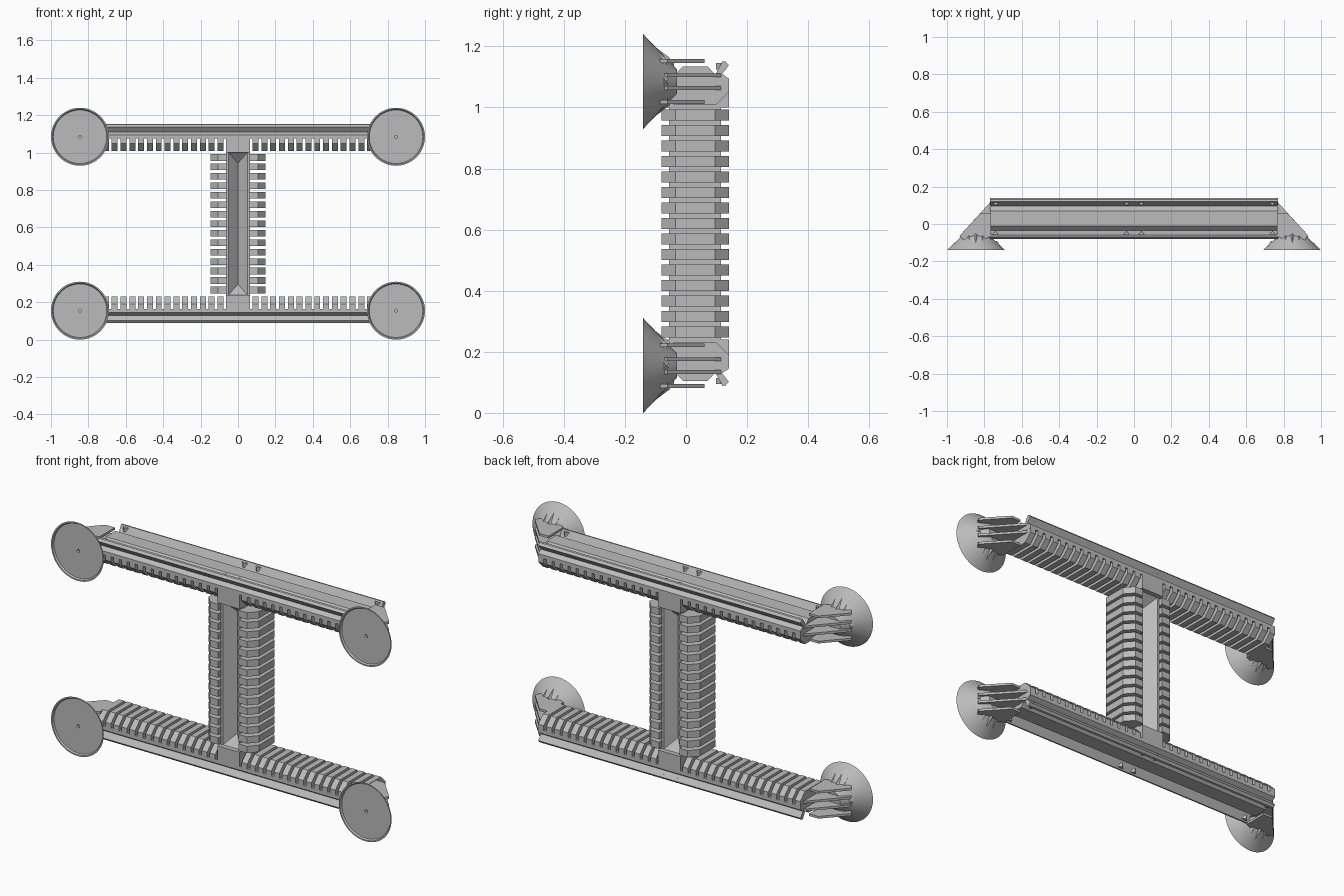
import bpy, bmesh, math
from mathutils import Matrix, Vector

cube = bpy.data.objects.get("Cube")
if cube:
    bpy.data.objects.remove(cube, do_unlink=True)

MID_Z, MID_Y = 0.62, 0.03        # mirror height and depth centre of the beams

grey = bpy.data.materials.new("plain grey")
grey.use_nodes = True
GREY = (0.5, 0.5, 0.5, 1)
grey.diffuse_color = GREY
grey.node_tree.nodes["Principled BSDF"].inputs["Base Color"].default_value = GREY


def finish(name, bm, mirror, smooth=False):
    """Turn a bmesh into an object mirrored about the model's centre."""
    bmesh.ops.recalc_face_normals(bm, faces=bm.faces)
    mesh = bpy.data.meshes.new(name)
    bm.to_mesh(mesh)
    bm.free()
    mesh.materials.append(grey)
    obj = bpy.data.objects.new(name, mesh)
    obj.location = (0, 0, MID_Z)
    bpy.context.collection.objects.link(obj)
    if mirror:
        mod = obj.modifiers.new("Mirror", "MIRROR")
        mod.use_axis = ["X" in mirror, "Y" in mirror, "Z" in mirror]
        mod.use_mirror_merge = False
    if smooth:
        bpy.ops.object.select_all(action="DESELECT")
        obj.select_set(True)
        bpy.context.view_layer.objects.active = obj
        bpy.ops.object.shade_smooth_by_angle(angle=math.radians(30))
    return obj


def prism(bm, profile, axis, start, end):
    """Extrude a 2D profile along an axis; the other two axes keep their order."""
    def place(p, t):
        co = list(p)
        co.insert("XYZ".index(axis), t)
        return bm.verts.new(co)
    face = bm.faces.new([place(p, start) for p in profile])
    ext = bmesh.ops.extrude_face_region(bm, geom=[face])
    shift = Vector((0, 0, 0))
    shift["XYZ".index(axis)] = end - start
    bmesh.ops.translate(bm, vec=shift,
                        verts=[g for g in ext["geom"] if isinstance(g, bmesh.types.BMVert)])


def both_sides(half):
    """Complete a (depth, height) half profile symmetrically about the depth centre."""
    return [(MID_Y + u, w) for u, w in half] + [(MID_Y - u, w) for u, w in reversed(half)]


# Long beams with flared rails along the outer side
bm = bmesh.new()
prism(bm, both_sides([(0.04, 0.515), (0.066, 0.488), (0.09, 0.532), (0.1, 0.53),
                      (0.11, 0.518), (0.088, 0.49), (0.11, 0.475), (0.11, 0.455),
                      (0.085, 0.455)]), "X", -0.77, 0.77)
finish("beam", bm, "Z")

# Ribs on the inner side of the beams
bm = bmesh.new()
rib = both_sides([(0.11, 0.46), (0.11, 0.43), (0.07, 0.39)])
for i in range(15):
    x = 0.07 + i * 0.0471
    prism(bm, rib, "X", x + 0.008, x + 0.04)
finish("beam_ribs", bm, "XZ")

# Column core with a V groove front and back
bm = bmesh.new()
half = [(0.065, -0.085), (0.05, -0.085), (0, -0.035), (-0.05, -0.085), (-0.065, -0.085)]
core = [(x, MID_Y + y) for x, y in half] + [(-x, MID_Y - y) for x, y in half]
prism(bm, core, "Z", -0.46, 0.46)
finish("column_core", bm, "")

# Chamfered ribs on both sides of the column
bm = bmesh.new()
rib = [(0.06, -0.11), (0.108, -0.11), (0.148, -0.065),
       (0.148, 0.065), (0.108, 0.11), (0.06, 0.11)]
rib = [(x, MID_Y + y) for x, y in rib]
pitch = 0.76 / 15
for i in range(15):
    z = -0.38 + (i + 0.5) * pitch
    prism(bm, rib, "Z", z - 0.018, z + 0.018)
finish("column_ribs", bm, "X")

# Tapered joints between column and beams
bm = bmesh.new()
prism(bm, both_sides([(0.11, 0.46), (0.11, 0.38), (0.085, 0.38), (0.03, 0.318)]),
      "X", -0.065, 0.065)
finish("column_joint", bm, "Z")

# Small diamond pins on the rails
bm = bmesh.new()
for x in (0.04, 0.74):
    for y in (MID_Y - 0.085, MID_Y + 0.085):
        d = 0.016
        prism(bm, [(x - d, y), (x, y - d), (x + d, y), (x, y + d)], "Z", 0.505, 0.525)
finish("rail_pins", bm, "XZ")

# Thin plates joining the beam ends to the feet
bm = bmesh.new()
CUP_Z = 0.465
for z, back in ((0.067, 0.06), (0.021, 0.115), (-0.021, 0.115), (-0.067, 0.06)):
    front = 0.77 + (0.115 - back) * 0.9
    plate = [(0.765, -0.065), (0.82, -0.09), (0.91, -0.09), (0.93, -0.06),
             (front, back), (0.765, back)]
    prism(bm, plate, "Z", CUP_Z + z - 0.006, CUP_Z + z + 0.006)
finish("foot_struts", bm, "XZ")

# Conical feet with a shallow dish and a pin hole, turned about the depth axis
bm = bmesh.new()
CUP_X = 0.845
profile = [(0.008, -0.08), (0.008, -0.132), (0.143, -0.132), (0.148, -0.14),
           (0.155, -0.14), (0.04, -0.03), (0.008, -0.03)]
verts = [bm.verts.new((r, y, 0)) for r, y in profile]
edges = [bm.edges.new(pair) for pair in zip(verts, verts[1:])]
bmesh.ops.spin(bm, geom=verts + edges, axis=(0, 1, 0), cent=(0, 0, 0),
               angle=math.tau, steps=48, use_merge=True)
bmesh.ops.remove_doubles(bm, verts=bm.verts, dist=0.0005)
bmesh.ops.holes_fill(bm, edges=[e for e in bm.edges if e.is_boundary])
bmesh.ops.translate(bm, vec=(CUP_X, 0, CUP_Z), verts=bm.verts)
finish("foot_cup", bm, "XZ", smooth=True)

# Pointed spines lying on the back of the feet, above and below
bm = bmesh.new()
for i in range(6):
    dx = -0.11 + i * 0.037
    for side in (1, -1):
        base = math.sqrt(max(0.068 ** 2 - dx * dx, 0))
        tip = math.sqrt(0.128 ** 2 - dx * dx)
        ends = [Vector((CUP_X + dx, 0.008 - math.hypot(dx, h), CUP_Z + side * h))
                for h in (base, tip)]
        direction = ends[1] - ends[0]
        turn = direction.to_track_quat("Z", "X").to_matrix().to_4x4()
        bmesh.ops.create_cone(bm, cap_ends=True, segments=4, radius1=0.012, radius2=0,
                              depth=direction.length,
                              matrix=Matrix.Translation((ends[0] + ends[1]) / 2) @ turn)
finish("foot_spines", bm, "XZ")
